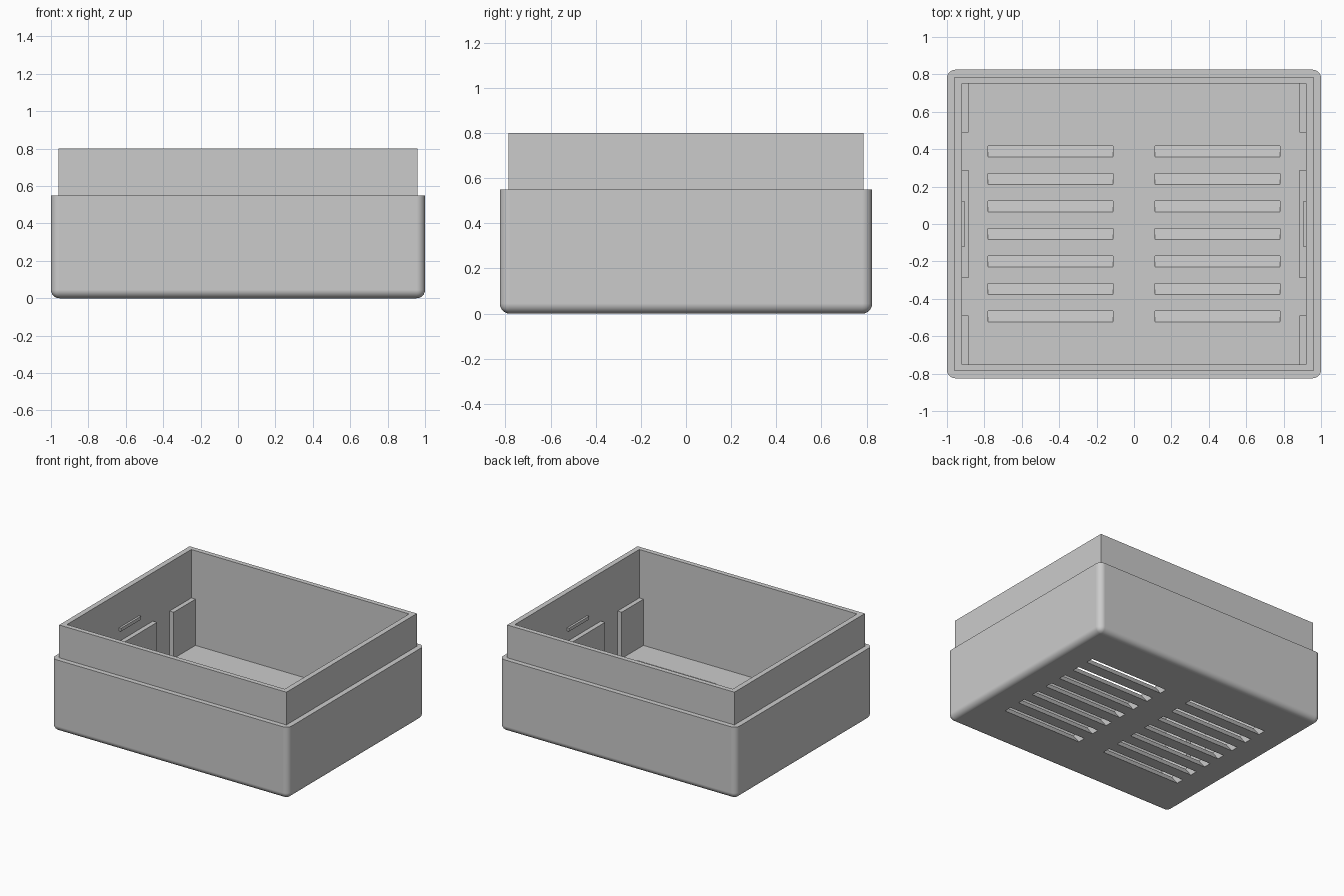
import bpy
import bmesh
from mathutils import Matrix, Vector

cube = bpy.data.objects.get("Cube")
if cube:
    bpy.data.objects.remove(cube, do_unlink=True)

GREY = (0.6, 0.6, 0.6, 1)
plastic = bpy.data.materials.new("grey plastic")
plastic.use_nodes = True
plastic.diffuse_color = GREY
plastic.node_tree.nodes["Principled BSDF"].inputs["Base Color"].default_value = GREY

FLOOR = 0.077      # floor thickness
LEDGE = 0.55       # height of the outer shell
TOP = 0.8


def add_box(bm, lo, hi):
    lo, hi = Vector(lo), Vector(hi)
    m = Matrix.Translation((lo + hi) / 2) @ Matrix.Diagonal((*(hi - lo), 1))
    return bmesh.ops.create_cube(bm, size=1, matrix=m)["verts"]


def finish(name, bm):
    mesh = bpy.data.meshes.new(name)
    bm.to_mesh(mesh)
    bm.free()
    mesh.materials.append(plastic)
    ob = bpy.data.objects.new(name, mesh)
    bpy.context.collection.objects.link(ob)
    return ob


def box(name, lo, hi):
    bm = bmesh.new()
    add_box(bm, lo, hi)
    return finish(name, bm)


def activate(ob):
    bpy.ops.object.select_all(action='DESELECT')
    ob.select_set(True)
    bpy.context.view_layer.objects.active = ob


def combine(target, tool, operation):
    activate(target)
    mod = target.modifiers.new("combine", 'BOOLEAN')
    mod.operation, mod.object, mod.solver = operation, tool, 'EXACT'
    bpy.ops.object.modifier_apply(modifier=mod.name)
    bpy.data.objects.remove(tool, do_unlink=True)


# Outer shell: rounded upright corners and bottom edge, sharp top edge
bm = bmesh.new()
add_box(bm, (-1, -0.825, 0), (1, 0.825, LEDGE))
edges = [e for e in bm.edges if min(v.co.z for v in e.verts) < 0.01]
bmesh.ops.bevel(bm, geom=edges, offset=0.045, segments=6, profile=0.5,
                affect='EDGES', clamp_overlap=True)
case = finish("case", bm)

# Raised lip, then the hollow interior
combine(case, box("lip", (-0.96, -0.787, 0.3), (0.96, 0.787, TOP)), 'UNION')
combine(case, box("cavity", (-0.92, -0.75, FLOOR), (0.92, 0.75, 1)), 'DIFFERENCE')

# Two columns of slanted vent slots through the floor
bm = bmesh.new()
for side in (-1, 1):
    for i in range(7):
        x, y = side * 0.446, -0.053 + (i - 3) * 0.147
        verts = add_box(bm, (x - 0.334, y - 0.03, -0.05), (x + 0.334, y + 0.03, 0.13))
        for v in verts:
            v.co.y += (FLOOR - v.co.z) * 0.8
combine(case, finish("vent_cutter", bm), 'DIFFERENCE')

activate(case)
bpy.ops.object.shade_smooth_by_angle(angle=0.6)
normals = case.modifiers.new("flat_face_normals", 'WEIGHTED_NORMAL')
normals.keep_sharp = True

# Guide ribs and a snap ridge on each side wall
for side, label in ((1, "left"), (-1, "right")):
    def wall_box(name, depth, y0, y1, z0, z1):
        xs = sorted((side * (0.92 - depth), side * 0.93))
        box(f"{label}_{name}", (xs[0], y0, z0), (xs[1], y1, z1))

    wall_box("front_rib", 0.035, -0.76, -0.488, 0.06, 0.43)
    wall_box("middle_rib", 0.035, -0.288, 0.288, 0.06, 0.43)
    wall_box("back_rib", 0.035, 0.488, 0.76, 0.06, 0.43)
    wall_box("snap_ridge", 0.016, -0.12, 0.12, 0.51, 0.535)
